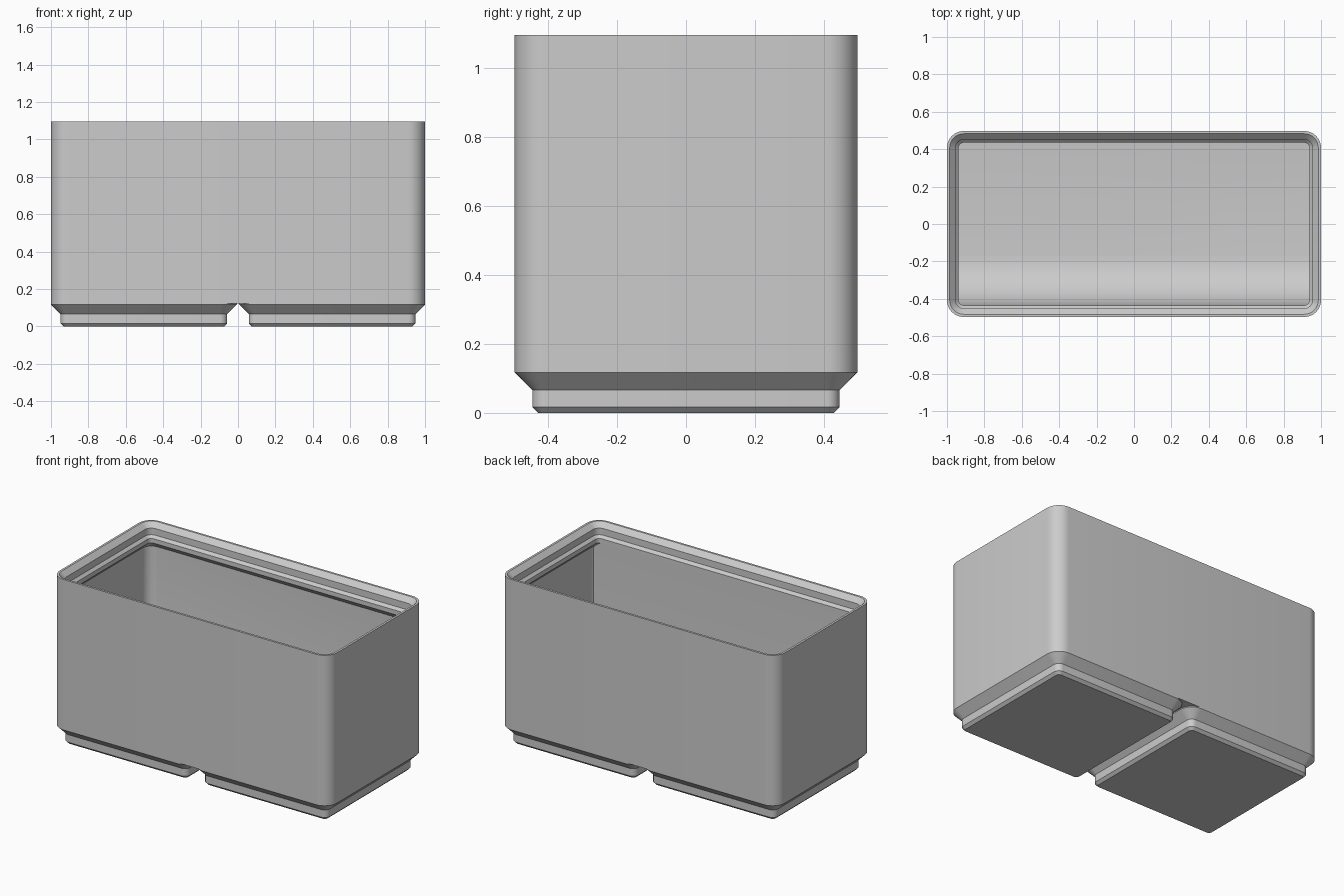
import bpy, bmesh, math

if "Cube" in bpy.data.objects:
    bpy.data.objects.remove(bpy.data.objects["Cube"])

S = 2 / 83.5            # millimetres to scene units
HX, HY = 41.75, 20.75   # half size of the body
TOP = 45.8              # rim height
FLOOR = 7.0             # inside floor height
WALL, LIP = 1.0, 2.6    # wall thickness and lip depth
BODY_BOTTOM = 5.15

grey = bpy.data.materials.new("light_grey")
grey.diffuse_color = (0.6, 0.6, 0.6, 1)
grey.use_nodes = True
grey.node_tree.nodes["Principled BSDF"].inputs["Base Color"].default_value = grey.diffuse_color


def rounded_rect(hx, hy, r, seg=8):
    """Corner points of a rounded rectangle, counter-clockwise."""
    pts = []
    for q, (sx, sy) in enumerate(((1, 1), (-1, 1), (-1, -1), (1, -1))):
        for i in range(seg + 1):
            a = math.pi / 2 * (q + i / seg)
            pts.append((sx * (hx - r) + r * math.cos(a),
                        sy * (hy - r) + r * math.sin(a)))
    return pts


def finish(bm, name):
    """Turn the mesh into a grey object, smooth with sharp edges kept."""
    bmesh.ops.scale(bm, vec=(S, S, S), verts=bm.verts)
    bmesh.ops.recalc_face_normals(bm, faces=bm.faces)
    me = bpy.data.meshes.new(name)
    bm.to_mesh(me)
    bm.free()
    me.materials.append(grey)
    ob = bpy.data.objects.new(name, me)
    bpy.context.collection.objects.link(ob)
    bpy.ops.object.select_all(action='DESELECT')
    ob.select_set(True)
    bpy.context.view_layer.objects.active = ob
    bpy.ops.object.shade_smooth_by_angle(angle=math.radians(20))
    return ob


def stacked(name, hx, hy, radius, profile, cx=0.0, cap_end=True):
    """Sweep a profile of (inset, height) pairs round a rounded rectangle."""
    bm = bmesh.new()
    rings = []
    for inset, z in profile:
        pts = rounded_rect(hx - inset, hy - inset, max(radius - inset, 0.4))
        rings.append([bm.verts.new((x + cx, y, z)) for x, y in pts])
    for a, b in zip(rings, rings[1:]):
        n = len(a)
        for i in range(n):
            j = (i + 1) % n
            bm.faces.new((a[i], a[j], b[j], b[i]))
    bm.faces.new(rings[0][::-1])
    if cap_end:
        bm.faces.new(rings[-1])
    return finish(bm, name)


# Bin body: outer wall, stacking lip, inner wall, small floor fillet, floor
f = 1.1
fillet = [(WALL + f * (1 - math.cos(a)), FLOOR + f * (1 - math.sin(a)))
          for a in (math.pi / 2 * i / 5 for i in range(6))]
body_profile = [
    (0, BODY_BOTTOM), (0, TOP), (0.6, TOP), (1.9, TOP - 1.3),
    (1.9, TOP - 3.1), (LIP, TOP - 3.8), (LIP, TOP - 5.0),
    (WALL, TOP - 6.6)] + fillet
stacked("bin_body", HX, HY, 3.75, body_profile)

# Two stepped feet
foot_profile = [(2.85, 0), (2.15, 0.7), (2.15, 2.75), (0, 4.9), (0, BODY_BOTTOM)]
for side, name in ((-1, "left_foot"), (1, "right_foot")):
    stacked(name, HY, HY, 3.75, foot_profile, cx=side * 21, cap_end=False)

# Front inner wall, flush with the lip, curving into the floor as a scoop
r = 11.0
front = -HY + LIP
section = [(-HY + 1.6, FLOOR - 0.3), (-HY + 1.6, TOP - 5.0), (front, TOP - 5.0)]
section += [(front + r * (1 - math.cos(a)), FLOOR + r * (1 - math.sin(a)))
            for a in (math.pi / 2 * i / 16 for i in range(17))]
section.append((front + r, FLOOR - 0.3))
bm = bmesh.new()
ends = [[bm.verts.new((x, y, z)) for y, z in section]
        for x in (-HX + 0.9, HX - 0.9)]
n = len(section)
for i in range(n):
    j = (i + 1) % n
    bm.faces.new((ends[0][i], ends[0][j], ends[1][j], ends[1][i]))
bm.faces.new(ends[0][::-1])
bm.faces.new(ends[1])
finish(bm, "front_scoop")
